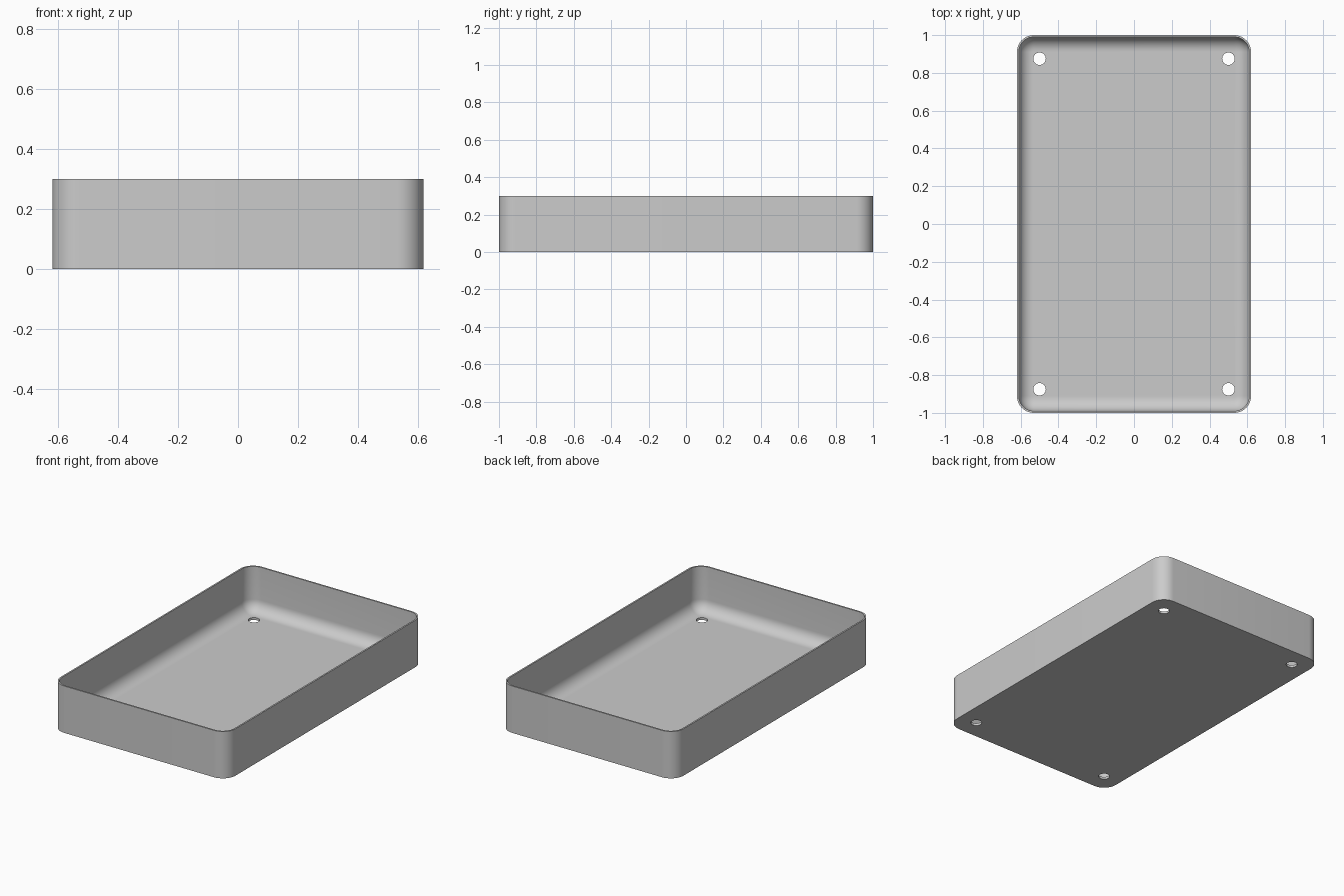
import bpy, bmesh
from math import sin, cos, pi

cube = bpy.data.objects.get("Cube")
if cube:
    bpy.data.objects.remove(cube)

HALF_X, HALF_Y, HEIGHT = 0.62, 1.0, 0.30
CORNER, WALL, FLOOR, FILLET = 0.09, 0.01, 0.015, 0.075
HOLE_X, HOLE_Y, HOLE_R = 0.5, 0.875, 0.033
STEPS = 10

grey = bpy.data.materials.new("light_grey")
grey.use_nodes = True
colour = (0.6, 0.6, 0.6, 1)
grey.diffuse_color = colour
grey.node_tree.nodes["Principled BSDF"].inputs["Base Color"].default_value = colour


def rounded_loop(bm, inset, z):
    """Ring of vertices: the rounded outline moved inwards by inset."""
    r = CORNER - inset
    ring = []
    for quarter, (sx, sy) in enumerate([(1, 1), (-1, 1), (-1, -1), (1, -1)]):
        for i in range(STEPS + 1):
            a = (quarter + i / STEPS) * pi / 2
            ring.append(bm.verts.new((sx * (HALF_X - CORNER) + r * cos(a),
                                      sy * (HALF_Y - CORNER) + r * sin(a), z)))
    return ring


def finish(bm, name):
    bmesh.ops.recalc_face_normals(bm, faces=bm.faces)
    mesh = bpy.data.meshes.new(name)
    bm.to_mesh(mesh)
    bm.free()
    obj = bpy.data.objects.new(name, mesh)
    obj.data.materials.append(grey)
    bpy.context.collection.objects.link(obj)
    return obj


# Tray: outer wall, rim, inner wall and the fillet down to the floor
profile = [(0, 0), (0, HEIGHT), (WALL, HEIGHT)]
for i in range(STEPS + 1):
    a = i / STEPS * pi / 2
    profile.append((WALL + FILLET * (1 - cos(a)), FLOOR + FILLET * (1 - sin(a))))
bm = bmesh.new()
rings = [rounded_loop(bm, inset, z) for inset, z in profile]
for low, high in zip(rings, rings[1:]):
    for i in range(len(low)):
        j = (i + 1) % len(low)
        bm.faces.new((low[i], low[j], high[j], high[i]))
bm.faces.new(rings[0])
bm.faces.new(rings[-1])
tray = finish(bm, "tray")

# Cutters for the four screw holes
bm = bmesh.new()
for sx in (-1, 1):
    for sy in (-1, 1):
        made = bmesh.ops.create_cone(bm, cap_ends=True, segments=32, radius1=HOLE_R,
                                     radius2=HOLE_R, depth=0.2)
        bmesh.ops.translate(bm, verts=made["verts"], vec=(sx * HOLE_X, sy * HOLE_Y, 0))
cutter = finish(bm, "hole_cutter")

cut = tray.modifiers.new("screw_holes", "BOOLEAN")
cut.operation, cut.solver, cut.object = "DIFFERENCE", "EXACT", cutter
bpy.ops.object.select_all(action="DESELECT")
tray.select_set(True)
bpy.context.view_layer.objects.active = tray
bpy.ops.object.modifier_apply(modifier=cut.name)
bpy.data.objects.remove(cutter)

bpy.ops.object.shade_smooth_by_angle(angle=pi / 6)
